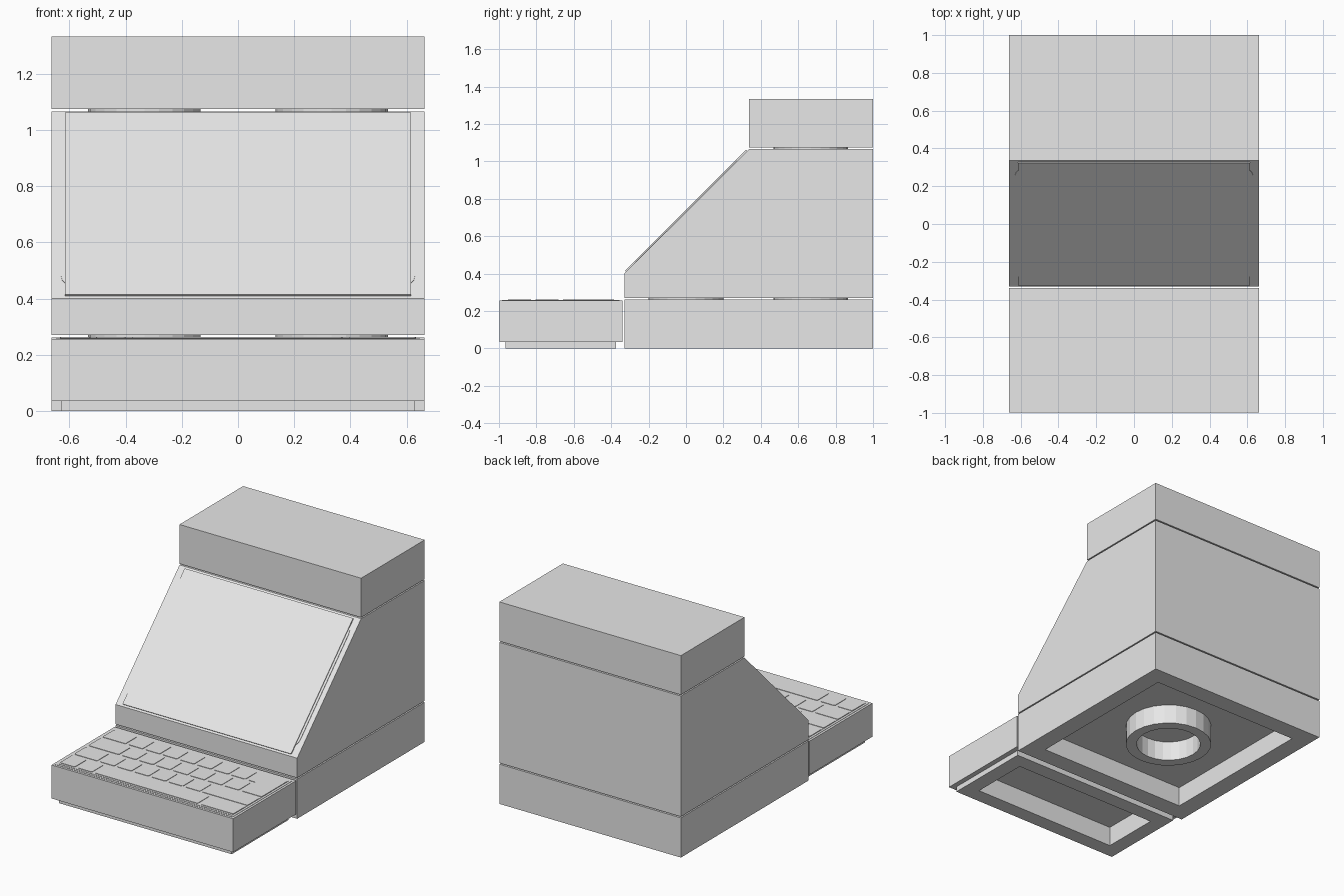
import bpy, bmesh, math
from mathutils import Vector

cube = bpy.data.objects.get("Cube")
if cube:
    bpy.data.objects.remove(cube, do_unlink=True)

grey = bpy.data.materials.new("light_grey")
grey.use_nodes = True
grey.diffuse_color = (0.8, 0.8, 0.8, 1)
grey.node_tree.nodes["Principled BSDF"].inputs["Base Color"].default_value = (0.8, 0.8, 0.8, 1)

HALF = 0.663      # half width of every block
WALL = 0.12       # thickness of the hollow undersides
DEPTH = 0.13      # depth of the hollow undersides
STUDS_X = (-0.333, 0.333)


def finish(name, bm):
    bmesh.ops.recalc_face_normals(bm, faces=bm.faces)
    mesh = bpy.data.meshes.new(name)
    bm.to_mesh(mesh)
    bm.free()
    mesh.materials.append(grey)
    obj = bpy.data.objects.new(name, mesh)
    bpy.context.collection.objects.link(obj)
    return obj


def prism(bm, points, vector):
    """Extrude a closed outline along a vector."""
    base = bm.faces.new([bm.verts.new(p) for p in points])
    out = bmesh.ops.extrude_face_region(bm, geom=[base], use_keep_orig=True)
    verts = [v for v in out["geom"] if isinstance(v, bmesh.types.BMVert)]
    bmesh.ops.translate(bm, verts=verts, vec=vector)
    bmesh.ops.recalc_face_normals(bm, faces=bm.faces)
    return verts


def slab(bm, outline, z0, z1, radius=0):
    """Flat plate from an xy outline, with optional rounded corners."""
    top = prism(bm, [(x, y, z0) for x, y in outline], (0, 0, z1 - z0))
    if radius:
        edges = [e for v in top for e in v.link_edges
                 if abs(e.verts[0].co.z - e.verts[1].co.z) > 1e-5]
        bmesh.ops.bevel(bm, geom=edges, offset=radius, segments=4, profile=0.5, affect="EDGES")


def rect(x0, x1, y0, y1):
    return [(x0, y0), (x1, y0), (x1, y1), (x0, y1)]


def step_bottom(bm, inset, rise):
    """Inset the lowest face and push it up or down."""
    face = min(bm.faces, key=lambda f: f.calc_center_median().z)
    bmesh.ops.inset_individual(bm, faces=[face], thickness=inset, use_even_offset=True)
    new = bmesh.ops.extrude_discrete_faces(bm, faces=[face])["faces"][0]
    bmesh.ops.translate(bm, verts=list(new.verts), vec=(0, 0, rise))


def block(name, profile, plinth=False):
    """Full-width hollow block from a side profile of (y, z) points."""
    bm = bmesh.new()
    prism(bm, [(-HALF, y, z) for y, z in profile], (2 * HALF, 0, 0))
    if plinth:
        step_bottom(bm, 0.033, -0.035)
        step_bottom(bm, 0.1, DEPTH)
    else:
        step_bottom(bm, WALL, DEPTH)
    return finish(name, bm)


def studs(name, ys, z):
    bm = bmesh.new()
    for x in STUDS_X:
        for y in ys:
            ring = [(x + 0.2 * math.cos(i * math.tau / 24),
                     y + 0.2 * math.sin(i * math.tau / 24)) for i in range(24)]
            slab(bm, ring, z - 0.01, z + 0.11)
    finish(name, bm)


# Stacked housing blocks
block("base_block", rect(-0.33, 1, 0, 0.262))
block("sloped_housing", [(-0.33, 0.27), (1, 0.27), (1, 1.066), (0.337, 1.066), (-0.33, 0.4)])
block("top_block", rect(0.337, 1, 1.074, 1.333))
studs("base_studs", (0, 0.667), 0.262)
studs("housing_studs", (0.667,), 1.066)

# Tube under the base
bm = bmesh.new()
loops = [[bm.verts.new((r * math.cos(i * math.tau / 24), 0.333 + r * math.sin(i * math.tau / 24), z))
          for i in range(24)]
         for r, z in ((0.265, DEPTH), (0.265, 0), (0.198, 0), (0.198, DEPTH))]
for a, b in zip(loops, loops[1:] + loops[:1]):
    for i in range(24):
        j = (i + 1) % 24
        bm.faces.new((a[i], a[j], b[j], b[i]))
finish("base_tube", bm)

# Screen panel lying on the slope, with a rounded bezel behind it
for name, hx, hy, height, radius in (("screen_bezel", 0.63, 0.417, 0.003, 0.06),
                                     ("screen_panel", 0.615, 0.458, 0.008, 0)):
    bm = bmesh.new()
    slab(bm, rect(-hx, hx, -hy, hy), -0.001, height, radius)
    screen = finish(name, bm)
    screen.location = (0, 0.0035, 0.733)
    screen.rotation_euler.x = math.radians(45)

# Keyboard body and its thin border plates
block("keyboard_body", rect(-0.998, -0.34, 0.035, 0.256), plinth=True)
for name, inset, z in (("keyboard_border", 0.015, 0.258), ("keyboard_deck", 0.03, 0.26)):
    bm = bmesh.new()
    slab(bm, rect(inset - HALF, HALF - inset, inset - 0.998, -0.34 - inset), 0.255, z)
    finish(name, bm)

# Keys: each row has a lead key, a run of square keys, then wide keys
LEFT, RIGHT, PITCH, KEY = -0.633, 0.633, 0.125, 0.105
rows = [(-0.385, -0.465, 7, None),
        (-0.533, -0.41, 7, None),
        (-0.681, -0.465, 6, [(0.296, RIGHT)]),
        (-0.829, -0.525, 1, [(-0.378, 0.372), (0.396, RIGHT)])]
bm = bmesh.new()
for y, lead_end, count, wide in rows:
    spans = [(LEFT, lead_end)]
    start = lead_end + 0.02
    spans += [(start + i * PITCH, start + i * PITCH + KEY) for i in range(count)]
    for x0, x1 in spans + (wide or []):
        slab(bm, rect(x0, x1, y - 0.124, y), 0.259, 0.263, 0.01)
# Angled return key spanning two rows
slab(bm, [(0.43, -0.385), (0.43, -0.509), (0.487, -0.509), (0.487, -0.657),
          (RIGHT, -0.657), (RIGHT, -0.385)], 0.259, 0.263, 0.01)
finish("keys", bm)
